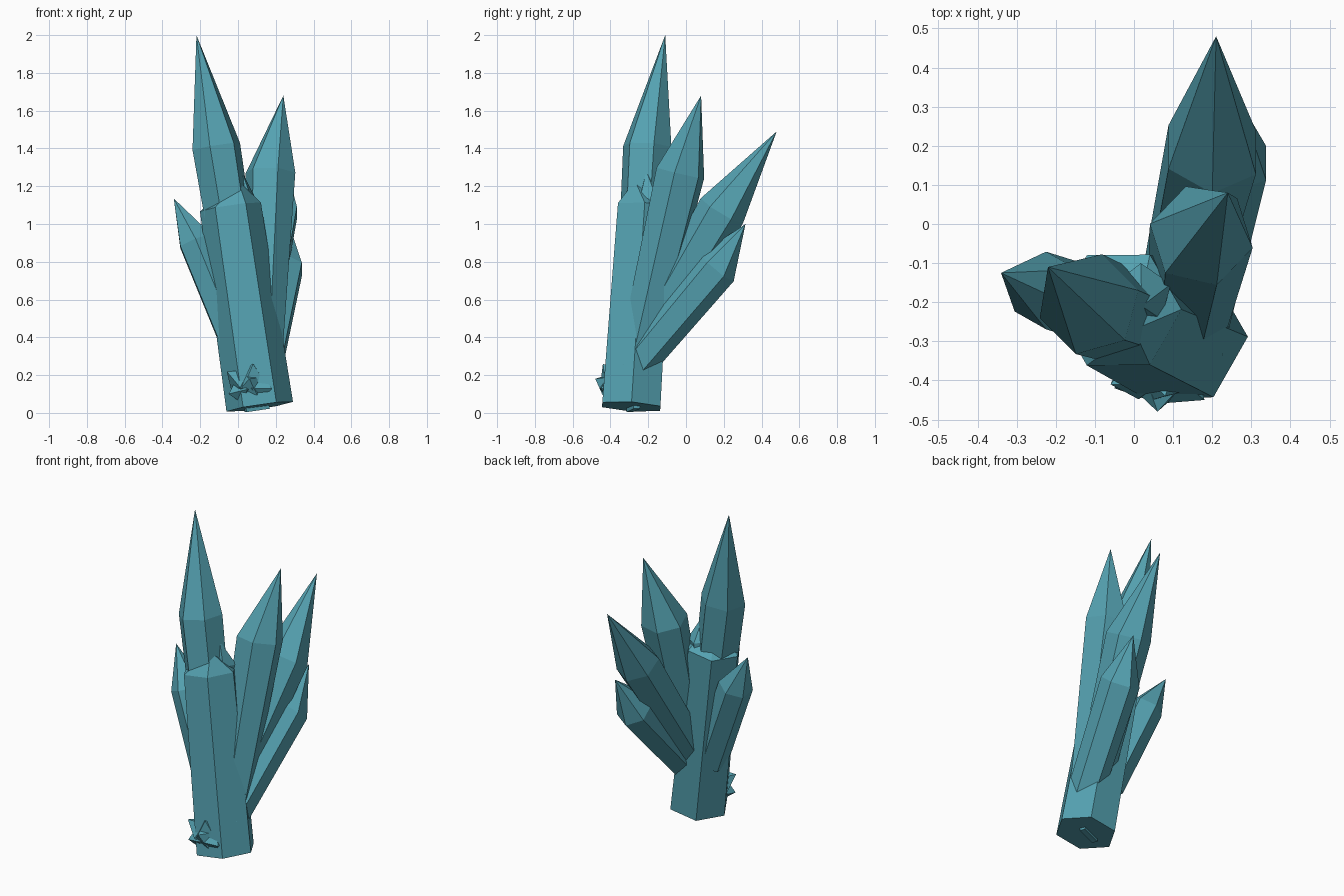
import bpy
import bmesh
from math import cos, sin, radians, tau
from mathutils import Vector

cube = bpy.data.objects.get("Cube")
if cube:
    bpy.data.objects.remove(cube, do_unlink=True)

# One teal material for the whole cluster
COLOUR = (0.09, 0.36, 0.44, 1)
teal = bpy.data.materials.new("teal_crystal")
teal.use_nodes = True
teal.diffuse_color = COLOUR
teal.node_tree.nodes["Principled BSDF"].inputs["Base Color"].default_value = COLOUR


def crystal(name, base, shoulder, tip, r_base, r_shoulder, twist=0, sides=6):
    """Faceted shaft from base to shoulder, closed by a point at the tip."""
    base, shoulder, tip = Vector(base), Vector(shoulder), Vector(tip)
    axis = (shoulder - base).normalized()
    side = Vector((1, 0, 0))
    u = (side - axis * side.dot(axis)).normalized()
    v = axis.cross(u)
    bm = bmesh.new()

    def ring(centre, radius):
        angles = [radians(twist) + tau * i / sides for i in range(sides)]
        return [bm.verts.new(centre + radius * (u * cos(a) + v * sin(a))) for a in angles]

    low, high = ring(base, r_base), ring(shoulder, r_shoulder)
    apex = bm.verts.new(tip)
    for i in range(sides):
        j = (i + 1) % sides
        bm.faces.new((low[i], low[j], high[j], high[i]))
        bm.faces.new((high[i], high[j], apex))
    bm.faces.new(low[::-1])
    bmesh.ops.recalc_face_normals(bm, faces=bm.faces)
    mesh = bpy.data.meshes.new(name)
    bm.to_mesh(mesh)
    bm.free()
    mesh.materials.append(teal)
    obj = bpy.data.objects.new(name, mesh)
    bpy.context.collection.objects.link(obj)


# Thick front shaft that also forms the foot of the cluster
crystal("main_shaft", (0.115, -0.29, 0.033), (-0.04, -0.22, 1.09),
        (0.0, -0.27, 1.23), 0.178, 0.163)

# Long crystals growing out of the shaft
crystal("tall_crystal", (0.09, -0.28, 0.15), (-0.115, -0.205, 1.41),
        (-0.22, -0.11, 2.0), 0.11, 0.132, 15)
crystal("second_crystal", (0.13, -0.28, 0.2), (0.172, -0.03, 1.27),
        (0.24, 0.08, 1.68), 0.1, 0.135, -13)
crystal("back_crystal", (0.09, -0.27, 0.3), (0.2, 0.19, 1.07),
        (0.21, 0.48, 1.49), 0.1, 0.13, 30)
crystal("low_back_crystal", (0.14, -0.29, 0.23), (0.24, 0.165, 0.77),
        (0.27, 0.315, 1.0), 0.1, 0.114, 30)
crystal("side_crystal", (0.0, -0.24, 0.36), (-0.225, -0.17, 0.91),
        (-0.34, -0.125, 1.135), 0.1, 0.1, 30)

# Splinters around the top of the front shaft
crystal("top_splinter", (0.0, -0.2, 0.9), (0.02, -0.18, 1.14),
        (0.02, -0.21, 1.28), 0.08, 0.08, 20, 5)
crystal("front_splinter", (-0.08, -0.27, 0.9), (-0.1, -0.28, 1.08),
        (-0.11, -0.31, 1.17), 0.06, 0.06, 0, 4)

# Small shards sprouting from the front of the foot
shard_tips = [(-0.06, -0.41, 0.22), (0.06, -0.48, 0.18),
              (0.08, -0.44, 0.26), (0.18, -0.45, 0.13), (-0.05, -0.42, 0.1)]
for i, tip in enumerate(shard_tips):
    tip = Vector(tip)
    root = Vector((0.07, -0.36, 0.13))
    crystal(f"foot_shard_{i + 1}", root, root.lerp(tip, 0.45), tip, 0.06, 0.075, 30 * i, 4)

# Little bar set in the underside
bpy.ops.mesh.primitive_cube_add(size=1, location=(0.1, -0.28, 0.028), rotation=(0, -0.14, 0.3))
bar = bpy.context.object
bar.name = "underside_bar"
bar.scale = (0.13, 0.035, 0.03)
bar.data.materials.append(teal)
